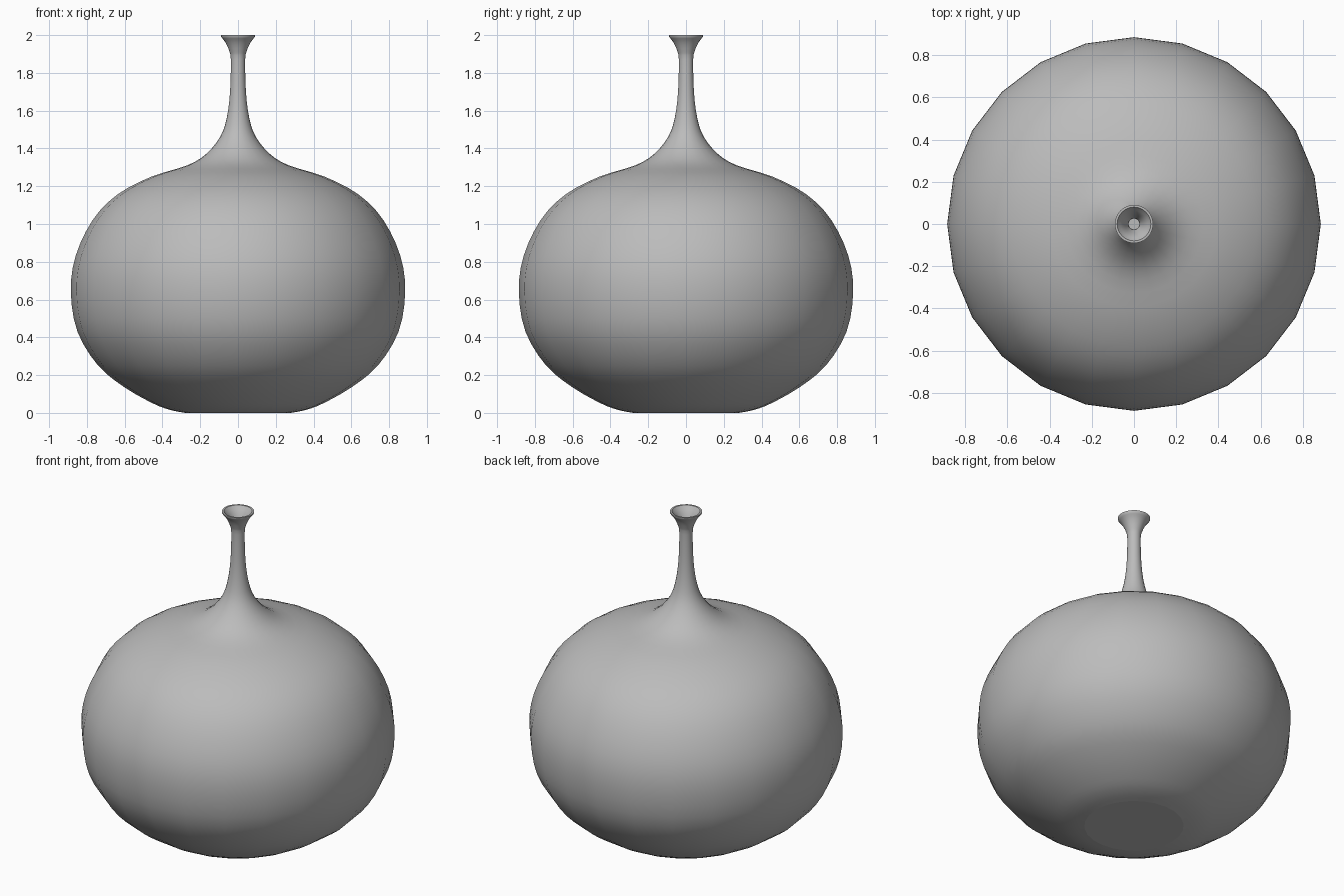
import bpy, bmesh, math
from mathutils import Vector

if "Cube" in bpy.data.objects:
    bpy.data.objects.remove(bpy.data.objects["Cube"])

SIDES = 24
WALL = 0.012

# outer profile (radius, height), from foot to lip
CONTROL = [(0.28, 0.0), (0.36, 0.016), (0.45, 0.05), (0.60, 0.135), (0.74, 0.25),
           (0.85, 0.43), (0.885, 0.64), (0.86, 0.83), (0.77, 1.02), (0.64, 1.155),
           (0.46, 1.25), (0.27, 1.31), (0.17, 1.37), (0.095, 1.46), (0.06, 1.56),
           (0.042, 1.70), (0.038, 1.87), (0.046, 1.915), (0.066, 1.96), (0.091, 1.993)]


def smooth_curve(points, steps):
    """Catmull-Rom curve through the control points."""
    p = [Vector(c) for c in points]
    p = [2 * p[0] - p[1]] + p + [2 * p[-1] - p[-2]]
    out = []
    for i in range(1, len(p) - 2):
        a, b, c, d = p[i - 1:i + 3]
        for k in range(steps):
            t = k / steps
            out.append(0.5 * (2 * b + (c - a) * t + (2 * a - 5 * b + 4 * c - d) * t * t
                              + (3 * b - a - 3 * c + d) * t ** 3))
    return out + [p[-2]]


def inset_curve(curve):
    """Inner wall, offset from the outer profile."""
    out = []
    for i, q in enumerate(curve):
        t = (curve[min(i + 1, len(curve) - 1)] - curve[max(i - 1, 0)]).normalized()
        out.append(q + Vector((-t.y, t.x)) * WALL)
    return out


outer = smooth_curve(CONTROL, 3)
inner = inset_curve(outer)
inner[-1] = Vector((0.080, 2.0))
lip = [Vector((0.091, 2.0))]
profile = outer + lip + inner[::-1]

# vase: lathe the closed profile, then cap foot and inner floor
bm = bmesh.new()
rings = []
for r, z in profile:
    rings.append([bm.verts.new((r * math.cos(2 * math.pi * k / SIDES),
                                r * math.sin(2 * math.pi * k / SIDES), z))
                  for k in range(SIDES)])
for lo, hi in zip(rings, rings[1:]):
    for k in range(SIDES):
        n = (k + 1) % SIDES
        bm.faces.new((lo[k], lo[n], hi[n], hi[k])).smooth = True
bm.faces.new(rings[0][::-1])
bm.faces.new(rings[-1])
bm.normal_update()
for e in bm.edges:
    e.smooth = e.calc_face_angle(0) < math.radians(40)

mesh = bpy.data.meshes.new("vase")
bm.to_mesh(mesh)
bm.free()
vase = bpy.data.objects.new("vase", mesh)
bpy.context.collection.objects.link(vase)

grey = bpy.data.materials.new("plain grey")
grey.diffuse_color = (0.5, 0.5, 0.5, 1)
grey.use_nodes = True
grey.node_tree.nodes["Principled BSDF"].inputs["Base Color"].default_value = grey.diffuse_color
mesh.materials.append(grey)
